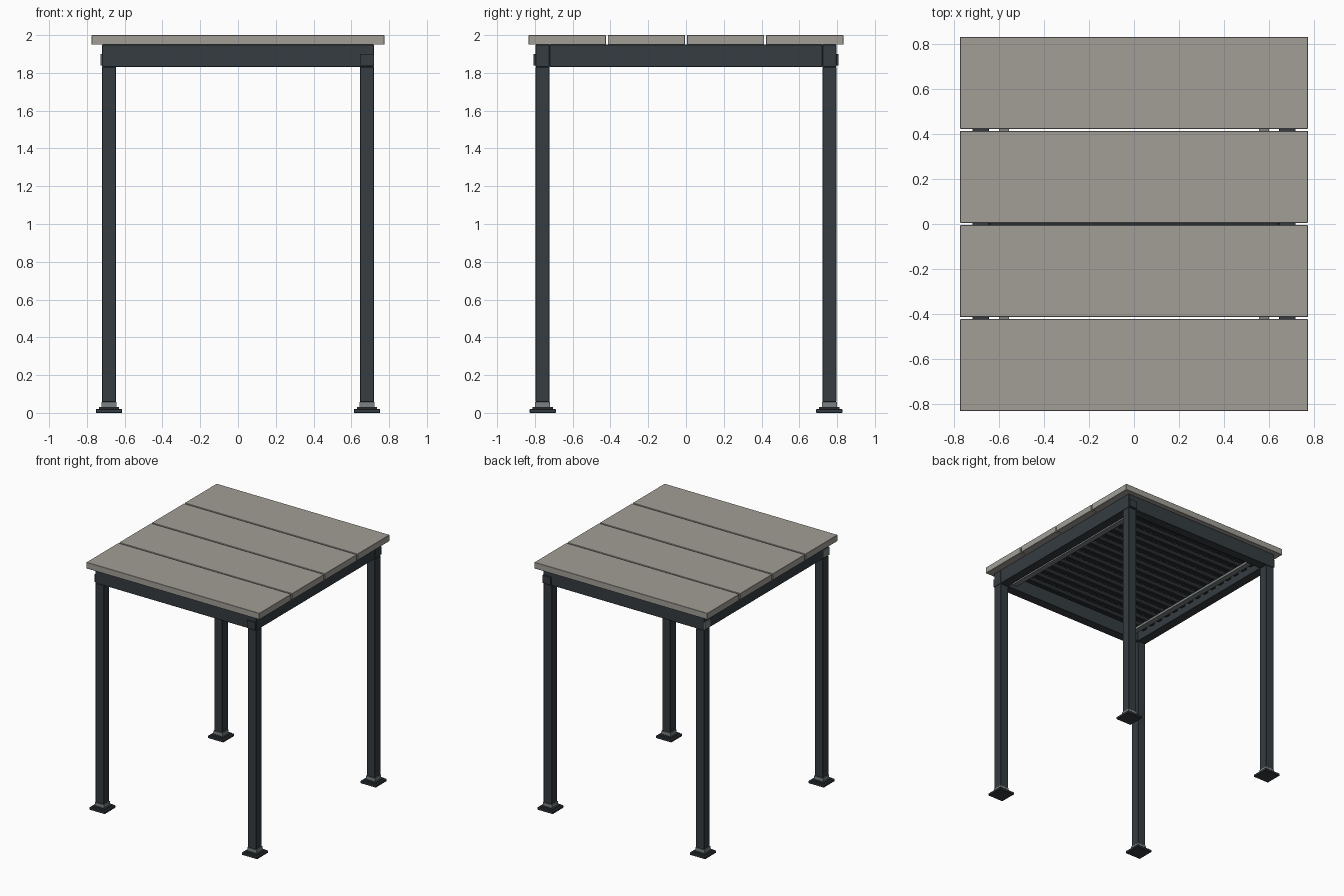
import bpy

if "Cube" in bpy.data.objects:
    bpy.data.objects.remove(bpy.data.objects["Cube"])

def mat(name, c):
    m = bpy.data.materials.new(name)
    m.diffuse_color = (*c, 1)
    m.use_nodes = True
    m.node_tree.nodes["Principled BSDF"].inputs["Base Color"].default_value = m.diffuse_color
    return m

SLATE = mat("slate", (0.035, 0.045, 0.052))
BLACK = mat("dark_slate", (0.022, 0.027, 0.03))
GREY = mat("grey_metal", (0.2, 0.22, 0.22))
ROOF = mat("roof_grey", (0.36, 0.345, 0.31))

def box(name, x, y, z, m, bevel=0.0):
    """Box from (min, max) ranges."""
    bpy.ops.mesh.primitive_cube_add(size=1, location=[sum(r) / 2 for r in (x, y, z)])
    o = bpy.context.object
    o.name = name
    o.scale = [abs(r[1] - r[0]) for r in (x, y, z)]
    bpy.ops.object.transform_apply(location=False, rotation=False, scale=True)
    o.data.materials.append(m)
    if bevel:
        b = o.modifiers.new("bevel", 'BEVEL')
        b.width = bevel
        b.segments = 1
    return o

def around(c, h):
    return (c - h, c + h)

PX, PY, H = 0.683, 0.759, 0.037
Z0, Z1 = 1.832, 1.949

# posts with stepped feet and collars
for sx, a in ((-1, "left"), (1, "right")):
    for sy, b in ((-1, "front"), (1, "back")):
        n = f"{b}_{a}"
        x, y = sx * PX, sy * PY
        box(n + "_foot_plate", around(x, .07), around(y, .07), (0, .02), SLATE, .003)
        box(n + "_foot_step", around(x, .054), around(y, .054), (.02, .03), SLATE)
        box(n + "_collar", around(x, .04), around(y, .04), (.03, .057), GREY)
        box(n + "_post", around(x, H), around(y, H), (.057, Z0), SLATE, .003)
        # corner plates: on the outer side of left posts, on front/back of all right posts
        if sx < 0:
            box(n + "_plate", (x - H - .008, x - H), around(y, H + .003), (1.84, 1.9), GREY)
        else:
            box(n + "_plate", around(x, H), (y + sy * H, y + sy * (H + .012)), (1.838, 1.9), SLATE)

# perimeter beams
for s, n in ((-1, "front"), (1, "back")):
    box(n + "_beam", (-PX - H, PX + H), around(s * PY, H), (Z0, Z1), SLATE, .002)
for s, n in ((-1, "left"), (1, "right")):
    box(n + "_beam", around(s * PX, H), (-PY + H, PY - H), (Z0, Z1), SLATE, .002)
    # rail that carries the slats
    box(n + "_slat_rail", around(s * .578, .022), (-PY + H, PY - H), (1.865, 1.885), GREY)

# slats under the roof
for k in range(-7, 8):
    box(f"slat_{k + 8}", (-PX + H, PX - H), around(k * .0906, .023), (1.885, 1.925), BLACK, .006)

# roof panels
for i in range(4):
    y = (i - 1.5) * .419
    box(f"roof_panel_{i + 1}", (-.775, .775), around(y, .2045), (1.949, 2.0), ROOF, .002)
